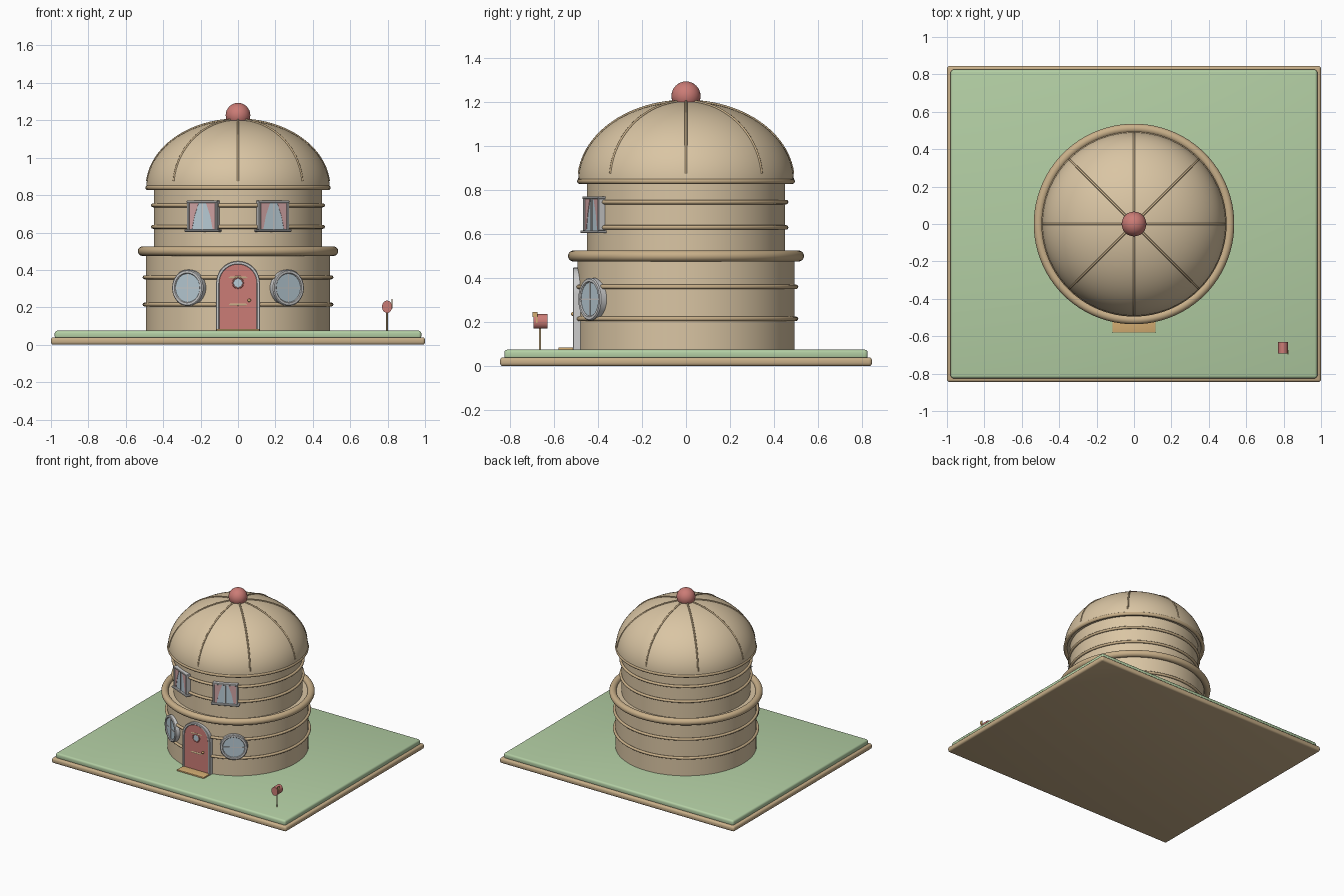
import bpy, bmesh, math
from mathutils import Matrix, Vector

if "Cube" in bpy.data.objects:
    bpy.data.objects.remove(bpy.data.objects["Cube"])


def mat(name, r, g, b):
    m = bpy.data.materials.new(name)
    m.diffuse_color = (r, g, b, 1)
    m.use_nodes = True
    m.node_tree.nodes["Principled BSDF"].inputs["Base Color"].default_value = m.diffuse_color
    return m


STONE = mat("stone", .70, .56, .37)
TRIM = mat("trim", .58, .43, .25)
GRASS = mat("grass", .45, .62, .37)
RED = mat("red", .60, .20, .18)
FRAME = mat("frame", .60, .59, .60)
GLASS = mat("glass", .48, .60, .67)
CURTAIN = mat("curtain", .62, .36, .36)
WOOD = mat("wood", .66, .42, .17)


def finish(name, bm, material, matrix=Matrix()):
    bmesh.ops.recalc_face_normals(bm, faces=bm.faces)
    me = bpy.data.meshes.new(name)
    bm.to_mesh(me)
    bm.free()
    me.materials.append(material)
    ob = bpy.data.objects.new(name, me)
    ob.matrix_world = matrix
    bpy.context.collection.objects.link(ob)
    return ob


def wall(angle, radius, z):
    """Local frame on the round wall: x right, -y outward, z up."""
    return (Matrix.Translation((radius * math.sin(angle), -radius * math.cos(angle), z))
            @ Matrix.Rotation(angle, 4, 'Z'))


def lathe(name, profile, material, matrix=Matrix(), n=96, closed=False):
    """Turn an (r, z) profile about z; points on the axis become poles."""
    bm = bmesh.new()
    vs = [bm.verts.new((r, 0, z)) for r, z in profile]
    pairs = list(zip(vs, vs[1:])) + ([(vs[-1], vs[0])] if closed else [])
    es = [bm.edges.new(p) for p in pairs]
    bmesh.ops.spin(bm, geom=vs + es, cent=(0, 0, 0), axis=(0, 0, 1),
                   angle=math.tau, steps=n, use_merge=False)
    bmesh.ops.remove_doubles(bm, verts=bm.verts, dist=1e-5)
    return finish(name, bm, material, matrix)


def ring(name, major, minor, z, material, matrix=Matrix(), n=96, k=12):
    pts = [(major + minor * math.cos(math.tau * i / k), z + minor * math.sin(math.tau * i / k))
           for i in range(k)]
    return lathe(name, pts, material, matrix, n, True)


def box(name, lo, hi, material, matrix=Matrix(), bevel=0, seg=3):
    bm = bmesh.new()
    bmesh.ops.create_cube(bm, size=1)
    lo, hi = Vector(lo), Vector(hi)
    for v in bm.verts:
        v.co = Vector([(lo[i] + hi[i]) / 2 + v.co[i] * (hi[i] - lo[i]) for i in range(3)])
    if bevel:
        bmesh.ops.bevel(bm, geom=bm.edges[:], offset=bevel, segments=seg,
                        profile=.5, affect='EDGES')
    return finish(name, bm, material, matrix)


def prism(name, pts, y0, y1, material, matrix=Matrix()):
    """Extrude an (x, z) outline from y0 to y1."""
    bm = bmesh.new()
    f = bm.faces.new([bm.verts.new((x, y0, z)) for x, z in pts])
    new = bmesh.ops.extrude_face_region(bm, geom=[f])["geom"]
    bmesh.ops.translate(bm, vec=(0, y1 - y0, 0),
                        verts=[g for g in new if isinstance(g, bmesh.types.BMVert)])
    return finish(name, bm, material, matrix)


def ball(name, r, loc, material):
    bm = bmesh.new()
    bmesh.ops.create_uvsphere(bm, u_segments=32, v_segments=16, radius=r)
    return finish(name, bm, material, Matrix.Translation(loc))


def arch(r, bottom, spring, n=20):
    return ([(r, bottom)] + [(r * math.cos(math.pi * i / n), spring + r * math.sin(math.pi * i / n))
                             for i in range(n + 1)] + [(-r, bottom)])


# Ground
box("base_slab", (-1, -.845, 0), (1, .845, .04), TRIM, bevel=.014)
box("lawn", (-.98, -.825, .03), (.98, .825, .075), GRASS, bevel=.014)

# Round walls and bands
lathe("lower_wall", [(0, .07), (.493, .07), (.493, .5), (0, .5)], STONE)
lathe("upper_wall", [(0, .49), (.45, .49), (.45, .84), (0, .84)], STONE)
for i, z in enumerate((.215, .36)):
    ring(f"lower_band_{i}", .5, .01, z, TRIM)
for i, z in enumerate((.63, .745)):
    ring(f"upper_band_{i}", .455, .01, z, TRIM)
ring("floor_ledge", .511, .025, .5, TRIM, k=20)

# Dome roof with rim, ribs and finial
N = 24
dome = [(.49 * math.cos(math.pi / 2 * i / N), .84 + .362 * math.sin(math.pi / 2 * i / N))
        for i in range(N)]
lathe("dome", [(0, .835)] + dome + [(0, 1.202)], STONE)
ring("dome_rim", .482, .013, .84, TRIM)
for k in range(4):
    cu = bpy.data.curves.new(f"dome_rib_{k}", 'CURVE')
    cu.dimensions = '3D'
    cu.bevel_depth = .006
    cu.bevel_resolution = 2
    sp = cu.splines.new('POLY')
    sp.points.add(48)
    for i, p in enumerate(sp.points):
        t = math.pi * (.03 + .94 * i / 48)
        r = .488 * math.cos(t)
        a = math.pi / 4 * k
        p.co = (r * math.cos(a), r * math.sin(a), .84 + .364 * math.sin(t), 1)
    cu.materials.append(TRIM)
    bpy.context.collection.objects.link(bpy.data.objects.new(f"dome_rib_{k}", cu))
ball("finial", .066, (0, 0, 1.227), RED)

# Front door
prism("door", arch(.1, .08, .33), -.507, -.45, RED)
bm = bmesh.new()
rows = [[bm.verts.new((x, y, z)) for x, z in arch(r, .075, .33)]
        for r, y in ((.117, -.46), (.117, -.511), (.114, -.514), (.103, -.514), (.1, -.511), (.1, -.46))]
for a, b in zip(rows, rows[1:] + rows[:1]):
    for i in range(len(a) - 1):
        bm.faces.new((a[i], a[i + 1], b[i + 1], b[i]))
for i in (0, -1):
    bm.faces.new([r[i] for r in rows])
finish("door_frame", bm, FRAME)
facing = Matrix.Translation((0, -.507, .33)) @ Matrix.Rotation(math.pi / 2, 4, 'X')
lathe("door_window", [(0, -.01), (.025, -.01), (.025, .004), (0, .004)], GLASS, facing, 32)
ring("door_window_frame", .027, .004, .003, RED, facing, 32, 8)
ball("door_knob", .009, (.06, -.514, .237), WOOD)
box("doorstep", (-.115, -.58, .07), (.115, -.48, .085), WOOD, bevel=.003)

for s, side in ((-1, "left"), (1, "right")):
    # Round ground-floor window
    m = wall(s * math.radians(31.7), .503, .304)
    turned = m @ Matrix.Rotation(math.pi / 2, 4, 'X')
    lathe(f"{side}_round_glass", [(0, -.03), (.083, -.03), (.083, .009), (0, .009)], GLASS, turned, 48)
    lathe(f"{side}_round_frame", [(.076, -.03), (.076, .010), (.08, .015), (.092, .015),
                                  (.097, .010), (.097, -.03)], FRAME, turned, 48, True)
    box(f"{side}_round_bar_upright", (-.003, -.012, -.079), (.003, 0, .079), FRAME, m)
    box(f"{side}_round_bar_level", (-.079, -.012, -.003), (.079, 0, .003), FRAME, m)

    # Square upper window with curtains and sill
    m = wall(s * math.radians(24), .455, .692)
    box(f"{side}_upper_glass", (-.08, -.012, -.075), (.08, .03, .075), GLASS, m)
    for t, part in ((-1, "a"), (1, "b")):
        box(f"{side}_upper_jamb_{part}", (t * .082 - .006, -.019, -.076),
            (t * .082 + .006, .04, .076), FRAME, m, .002, 1)
        prism(f"{side}_curtain_{part}", [(t * .077, .07), (t * .02, .07), (t * .045, .0),
                                         (t * .06, -.072), (t * .077, -.072)], -.014, -.01, CURTAIN, m)
    box(f"{side}_upper_lintel", (-.089, -.021, .067), (.089, .04, .079), FRAME, m, .002, 1)
    box(f"{side}_upper_mullion", (-.004, -.017, -.075), (.004, 0, .075), FRAME, m)
    box(f"{side}_upper_sill", (-.1, -.027, -.088), (.1, .04, -.075), FRAME, m, .003, 1)

# Mailbox
X, Y = .797, -.663
lathe("mailbox_post", [(0, .07), (.005, .07), (.005, .18), (0, .18)], TRIM,
      Matrix.Translation((X, Y, 0)), 16)
outline = [(X + .027 * math.cos(math.tau * i / 28), .203 + .033 * math.sin(math.tau * i / 28))
           for i in range(28)]
prism("mailbox_body", outline, Y - .03, Y + .033, RED)
box("mailbox_flag_arm", (X + .024, Y - .018, .195), (X + .028, Y - .012, .245), WOOD)
box("mailbox_flag", (X + .024, Y - .035, .222), (X + .028, Y - .012, .245), WOOD)

# Smooth shading with crisp edges
for ob in bpy.context.collection.objects:
    if ob.type == 'MESH':
        ob.select_set(True)
        bpy.context.view_layer.objects.active = ob
bpy.ops.object.shade_smooth_by_angle(angle=math.radians(35))
